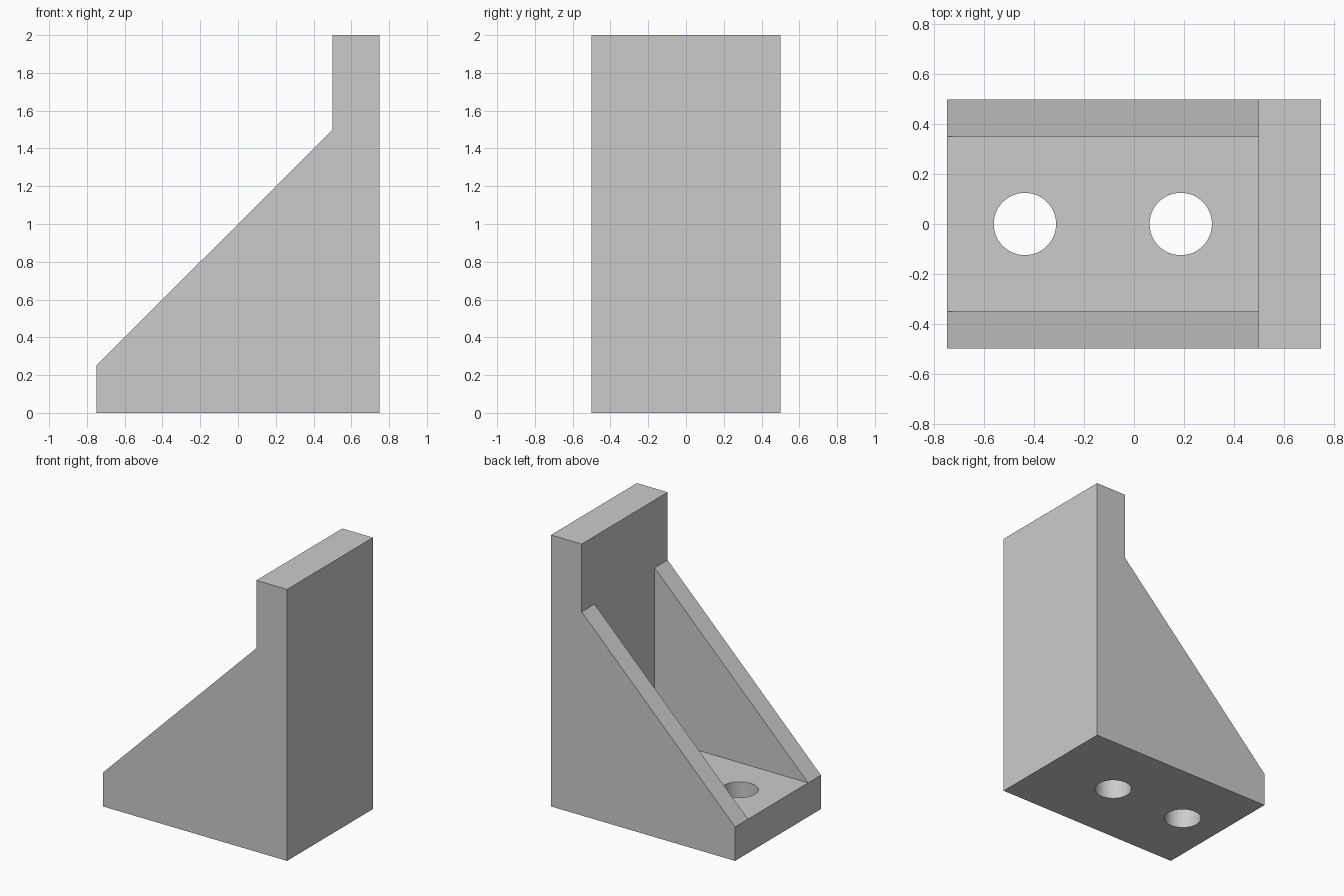
import bpy, bmesh, math
from mathutils import Matrix

cube = bpy.data.objects.get("Cube")
if cube:
    bpy.data.objects.remove(cube, do_unlink=True)

WIDTH, PLATE, RIB = 1.0, 0.25, 0.15      # overall depth, plate and rib thickness
X0, X1, WALL_X = -0.75, 0.75, 0.5
HOLES_X, HOLE_R = (-0.4375, 0.1875), 0.125

grey = bpy.data.materials.new("plain grey")
grey.use_nodes = True
colour = (0.6, 0.6, 0.6, 1)
grey.diffuse_color = colour
grey.node_tree.nodes["Principled BSDF"].inputs["Base Color"].default_value = colour


def add_object(name, bm):
    bmesh.ops.recalc_face_normals(bm, faces=bm.faces)
    mesh = bpy.data.meshes.new(name)
    bm.to_mesh(mesh)
    bm.free()
    mesh.materials.append(grey)
    obj = bpy.data.objects.new(name, mesh)
    bpy.context.collection.objects.link(obj)
    return obj


def prism(name, profile, depth):
    """Extrude an x-z profile along y, centred on y = 0."""
    bm = bmesh.new()
    face = bm.faces.new([bm.verts.new((x, -depth / 2, z)) for x, z in profile])
    side = bmesh.ops.extrude_face_region(bm, geom=[face])["geom"]
    verts = [v for v in side if isinstance(v, bmesh.types.BMVert)]
    bmesh.ops.translate(bm, verts=verts, vec=(0, depth, 0))
    return add_object(name, bm)


def drill(name, x):
    bm = bmesh.new()
    bmesh.ops.create_cone(bm, cap_ends=True, segments=48, radius1=HOLE_R,
                          radius2=HOLE_R, depth=1, matrix=Matrix.Translation((x, 0, 0)))
    return add_object(name, bm)


# Solid side silhouette: base, sloping ribs and upright wall
bracket = prism("angle_bracket", [(X0, 0), (X1, 0), (X1, 2), (WALL_X, 2),
                                  (WALL_X, 1.5), (X0, PLATE)], WIDTH)

# Channel between the ribs, and the two bolt holes
cutters = [prism("channel_cutter", [(X0 - 0.5, PLATE), (WALL_X, PLATE),
                                    (WALL_X, 1.8), (X0 - 0.5, 1.8)], WIDTH - 2 * RIB)]
cutters += [drill(f"bolt_hole_cutter_{i + 1}", x) for i, x in enumerate(HOLES_X)]

bpy.context.view_layer.objects.active = bracket
bracket.select_set(True)
for cutter in cutters:
    cutter.hide_render = True
    mod = bracket.modifiers.new(cutter.name, "BOOLEAN")
    mod.operation, mod.solver, mod.object = "DIFFERENCE", "EXACT", cutter
    bpy.ops.object.modifier_apply(modifier=mod.name)
    bpy.data.objects.remove(cutter, do_unlink=True)

# Smooth hole walls, crisp edges elsewhere
bpy.ops.object.shade_smooth_by_angle(angle=math.radians(30))
